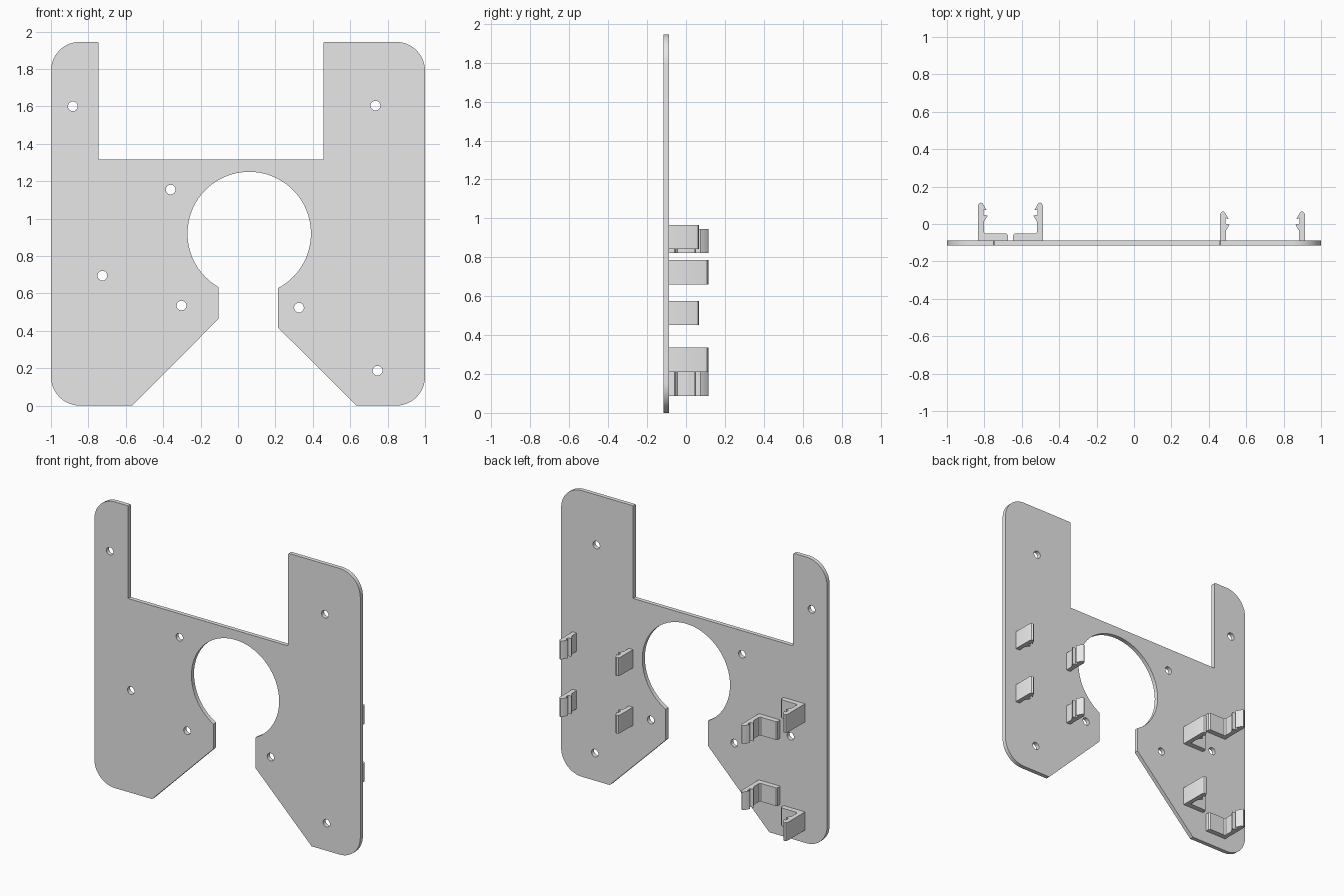
import bpy, bmesh
from math import cos, sin, pi, radians, atan2, sqrt
from mathutils import Matrix

cube = bpy.data.objects.get("Cube")
if cube:
    bpy.data.objects.remove(cube, do_unlink=True)

GREY = (0.8, 0.8, 0.8, 1)
grey = bpy.data.materials.new("light_grey")
grey.diffuse_color = GREY
grey.use_nodes = True
grey.node_tree.nodes["Principled BSDF"].inputs["Base Color"].default_value = GREY


def arc(cx, cy, r, a0, a1, n):
    """Points along an arc, angles in radians."""
    steps = [a0 + (a1 - a0) * i / n for i in range(n + 1)]
    return [(cx + r * cos(a), cy + r * sin(a)) for a in steps]


def extrude_outline(name, loops, depth, matrix):
    """Fill closed loops (later ones are holes), thicken and place them."""
    curve = bpy.data.curves.new(name + "_outline", "CURVE")
    curve.dimensions = "2D"
    curve.fill_mode = "BOTH"
    curve.extrude = depth / 2
    for pts in loops:
        spline = curve.splines.new("POLY")
        spline.points.add(len(pts) - 1)
        for p, (x, y) in zip(spline.points, pts):
            p.co = (x, y, 0, 1)
        spline.use_cyclic_u = True
    temp = bpy.data.objects.new(name + "_outline", curve)
    bpy.context.collection.objects.link(temp)
    graph = bpy.context.evaluated_depsgraph_get()
    mesh = bpy.data.meshes.new_from_object(temp.evaluated_get(graph))
    bpy.data.objects.remove(temp, do_unlink=True)
    bpy.data.curves.remove(curve)

    bm = bmesh.new()
    bm.from_mesh(mesh)
    bmesh.ops.remove_doubles(bm, verts=bm.verts, dist=0.0001)
    bm.transform(matrix)
    bmesh.ops.recalc_face_normals(bm, faces=bm.faces)
    bm.to_mesh(mesh)
    bm.free()
    mesh.name = name
    mesh.materials.clear()
    mesh.materials.append(grey)
    obj = bpy.data.objects.new(name, mesh)
    bpy.context.collection.objects.link(obj)
    bpy.ops.object.select_all(action="DESELECT")
    obj.select_set(True)
    bpy.context.view_layer.objects.active = obj
    bpy.ops.object.shade_smooth_by_angle(angle=radians(30))
    return obj


# Mounting plate: rounded corners, top notch, round opening with a slot
TOP, R = 1.945, 0.155
PLATE_FRONT, PLATE_BACK = -0.115, -0.087
cx, cz, cr = 0.06, 0.92, 0.33
slot_l, slot_r = -0.103, 0.214
a_right = atan2(-sqrt(cr**2 - (slot_r - cx)**2), slot_r - cx)
a_left = atan2(-sqrt(cr**2 - (slot_l - cx)**2), slot_l - cx) + 2 * pi

outline = (
    arc(-1 + R, R, R, 1.5 * pi, pi, 12)
    + arc(-1 + R, TOP - R, R, pi, pi / 2, 12)
    + [(-0.75, TOP), (-0.745, TOP - 0.005), (-0.745, 1.315),
       (0.458, 1.315), (0.458, TOP - 0.005), (0.463, TOP)]
    + arc(1 - R, TOP - R, R, pi / 2, 0, 12)
    + arc(1 - R, R, R, 0, -pi / 2, 12)
    + [(0.634, 0), (slot_r, 0.417)]
    + arc(cx, cz, cr, a_right, a_left, 64)
    + [(slot_l, 0.465), (-0.565, 0)]
)

# Screw holes
hole_centres = [(-0.883, 1.6), (0.735, 1.604), (-0.36, 1.155), (-0.725, 0.695),
                (-0.302, 0.535), (0.326, 0.524), (0.746, 0.187)]
holes = [arc(x, z, 0.026, 0, 2 * pi * 23 / 24, 23) for x, z in hole_centres]

upright = (Matrix.Translation((0, (PLATE_FRONT + PLATE_BACK) / 2, 0))
           @ Matrix.Rotation(pi / 2, 4, "X"))
extrude_outline("mounting_plate", [outline] + holes, PLATE_BACK - PLATE_FRONT, upright)


# Barbed snap clips on the back
def clip(name, x, side, z, height, foot):
    """side is the x direction of the barbs; z is the lower end."""
    h = height
    pts = [(0, 0), (0, h - 0.018), (0.005, h - 0.006), (0.016, h), (0.026, h - 0.006),
           (0.046, h - 0.042), (0.03, h - 0.036), (0.028, h - 0.066),
           (0.052, h - 0.07), (0.031, h - 0.104)]
    if foot:
        pts += [(0.031, 0.045), (0.039, 0.037), (0.152, 0.037), (0.16, 0.029), (0.16, 0)]
    else:
        pts += [(0.031, 0)]
    base = PLATE_BACK - 0.002
    loop = [(x + side * u, base + v) for u, v in pts]
    extrude_outline(name, [loop], 0.124, Matrix.Translation((0, 0, z + 0.062)))


for level, z in (("lower", 0.452), ("upper", 0.843)):
    clip("left_inner_clip_" + level, 0.46, 1, z, 0.157, False)
    clip("left_outer_clip_" + level, 0.914, -1, z, 0.157, False)
for level, z_in, z_out in (("lower", 0.211, 0.086), ("upper", 0.661, 0.821)):
    clip("right_inner_clip_" + level, -0.487, -1, z_in, 0.204, True)
    clip("right_outer_clip_" + level, -0.834, 1, z_out, 0.204, True)
